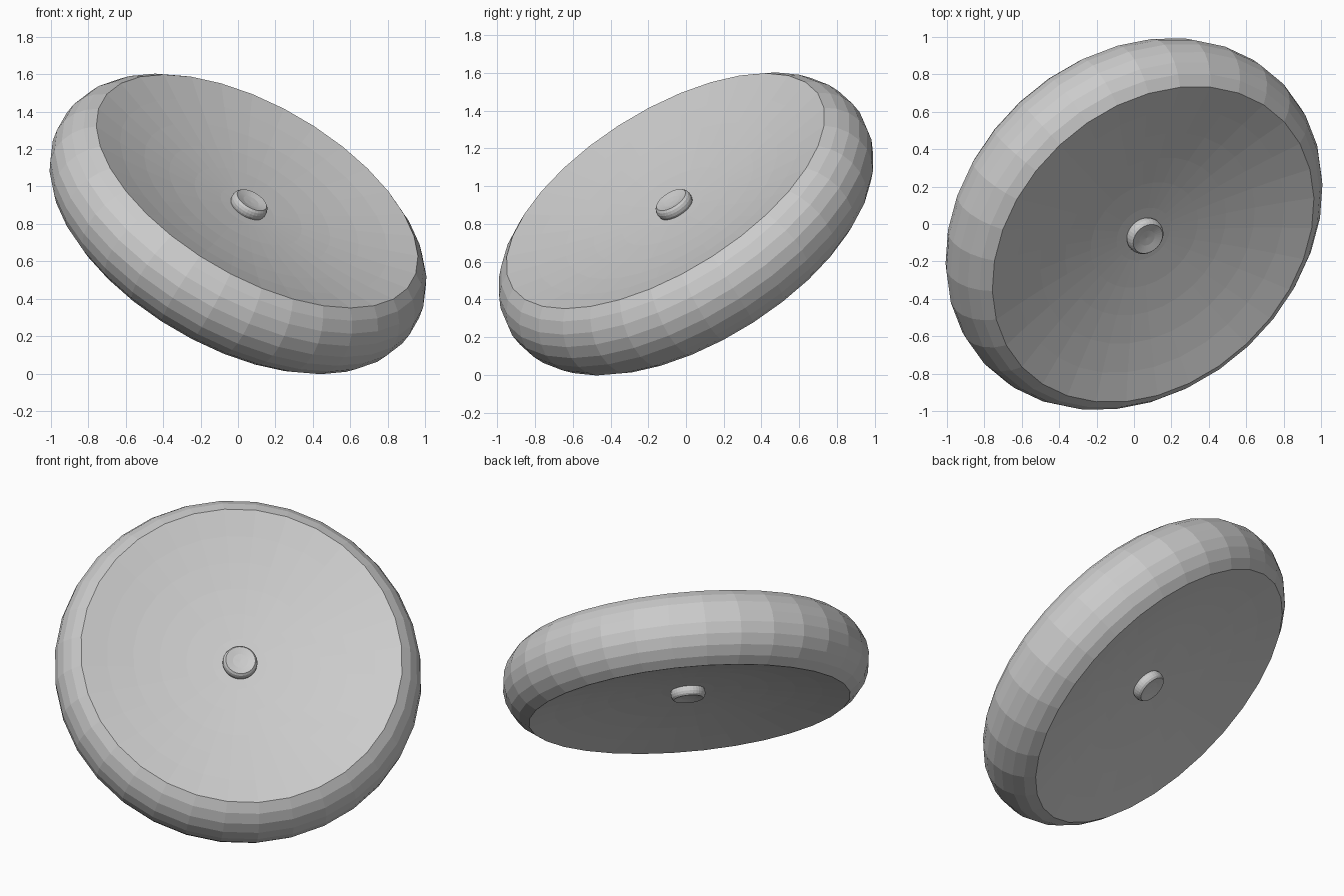
import bpy, bmesh, math
from mathutils import Vector

if "Cube" in bpy.data.objects:
    bpy.data.objects.remove(bpy.data.objects["Cube"])

AXIS = Vector((0.444, -0.475, 0.76)).normalized()
CENTRE = Vector((0, 0, 0.8))
TILT = AXIS.to_track_quat('Z', 'Y')


def lathe(name, half, sides):
    """Spin a mirrored (radius, height) profile about the tilted axis; profile starts on the axis."""
    profile = half + [(r, -h) for r, h in reversed(half) if h > 1e-6]
    bm = bmesh.new()
    rings = []
    for r, h in profile:
        n = 1 if r < 1e-6 else sides
        rings.append([bm.verts.new(CENTRE + TILT @ Vector((
            r * math.cos(2 * math.pi * i / sides),
            r * math.sin(2 * math.pi * i / sides), h))) for i in range(n)])
    for a, b in zip(rings, rings[1:]):
        for i in range(sides):
            j = (i + 1) % sides
            if len(a) == 1:
                bm.faces.new((a[0], b[i], b[j]))
            elif len(b) == 1:
                bm.faces.new((a[i], b[0], a[j]))
            else:
                bm.faces.new((a[i], b[i], b[j], a[j]))
    bmesh.ops.recalc_face_normals(bm, faces=bm.faces)
    mesh = bpy.data.meshes.new(name)
    bm.to_mesh(mesh)
    bm.free()
    obj = bpy.data.objects.new(name, mesh)
    bpy.context.collection.objects.link(obj)
    return obj


def dished(face_r, edge_h, mid_h, outer_r, dish_rings, rim_steps):
    """Half profile: shallow dish from the axis, then a circular bulge to the equator."""
    pts = [(face_r * i / dish_rings, mid_h + (edge_h - mid_h) * (i / dish_rings) ** 2)
           for i in range(dish_rings + 1)]
    sag = outer_r - face_r
    rad = (edge_h ** 2 + sag ** 2) / (2 * sag)
    start = math.asin(min(1, edge_h / rad))
    for k in range(1, rim_steps + 1):
        a = start * (1 - k / rim_steps)
        pts.append((outer_r - rad + rad * math.cos(a), rad * math.sin(a)))
    return pts


# Disc with a bulging rim and dished faces on both sides
lathe("dished_disc", dished(0.96, 0.23, 0.11, 1.095, 6, 4), 32)

# Small rounded hub poking out of both faces
lathe("hub", [(0, 0.155), (0.045, 0.158), (0.088, 0.168), (0.098, 0.157),
              (0.103, 0.142), (0.103, 0.125), (0.098, 0.11), (0.09, 0.1), (0.09, 0)], 32)
